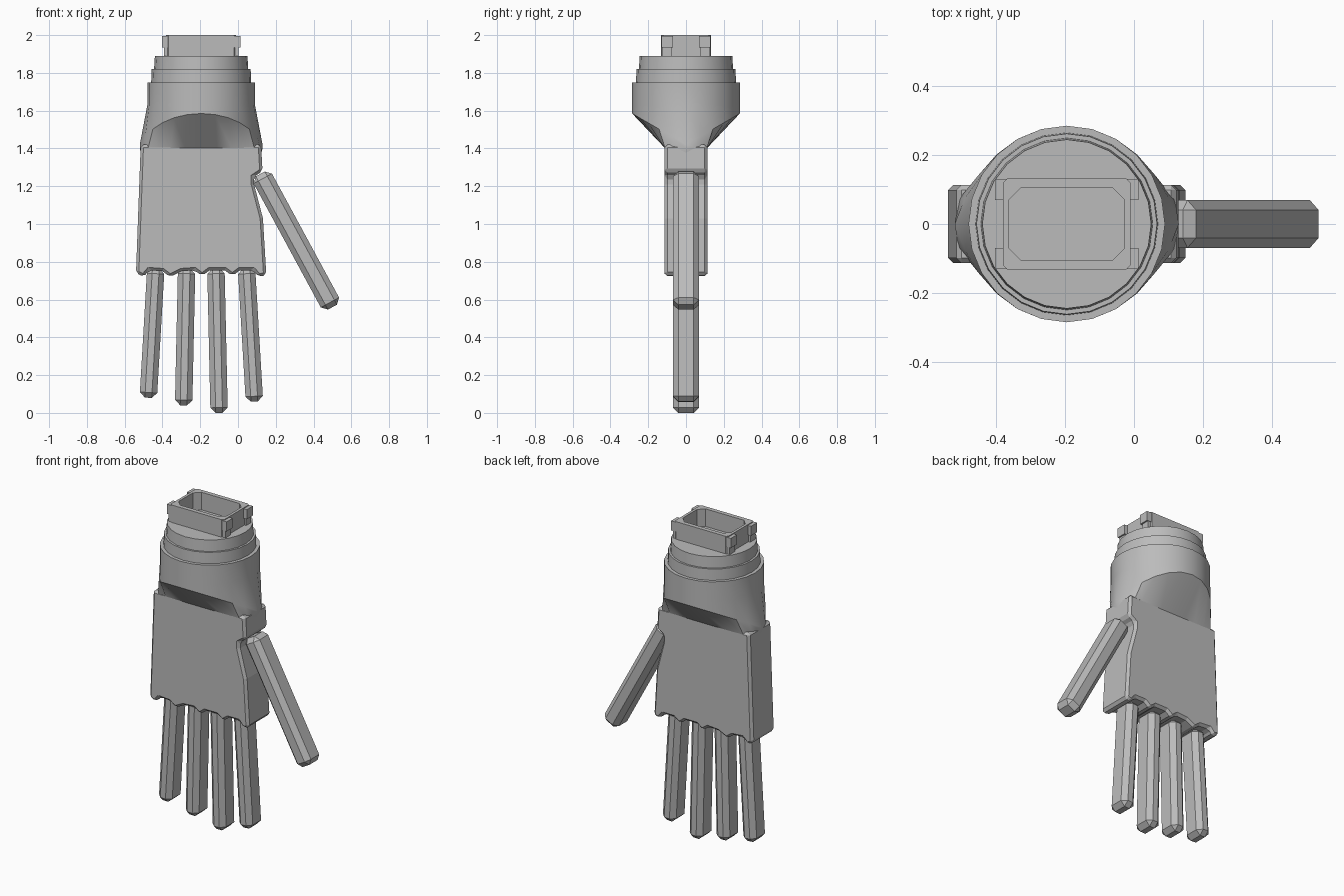
import bpy, bmesh
from math import sin, cos, pi, radians
from mathutils import Vector

if "Cube" in bpy.data.objects:
    bpy.data.objects.remove(bpy.data.objects["Cube"])

grey = bpy.data.materials.new("light_grey")
grey.use_nodes = True
COLOUR = (0.5, 0.5, 0.5, 1)
grey.diffuse_color = COLOUR
grey.node_tree.nodes["Principled BSDF"].inputs["Base Color"].default_value = COLOUR

CX = -0.195          # wrist axis
SIDES = 24


def finish(name, bm, bevel=0.0, smooth=None):
    bmesh.ops.recalc_face_normals(bm, faces=bm.faces)
    mesh = bpy.data.meshes.new(name)
    bm.to_mesh(mesh)
    bm.free()
    mesh.materials.append(grey)
    ob = bpy.data.objects.new(name, mesh)
    bpy.context.collection.objects.link(ob)
    if bevel:
        mod = ob.modifiers.new("chamfer", "BEVEL")
        mod.width = bevel
        mod.segments = 1
        mod.limit_method = "ANGLE"
        mod.angle_limit = radians(40)
    if smooth:
        bpy.ops.object.select_all(action="DESELECT")
        ob.select_set(True)
        bpy.context.view_layer.objects.active = ob
        bpy.ops.object.shade_smooth_by_angle(angle=radians(smooth))
    return ob


def loft(name, rings, closed=False, smooth=None):
    """Skin a list of point rings; closed joins last ring to first, else caps ends."""
    bm = bmesh.new()
    loops = [[bm.verts.new(p) for p in ring] for ring in rings]
    pairs = list(zip(loops, loops[1:]))
    if closed:
        pairs.append((loops[-1], loops[0]))
    for a, b in pairs:
        for i in range(len(a)):
            j = (i + 1) % len(a)
            bm.faces.new((a[i], a[j], b[j], b[i]))
    if not closed:
        bm.faces.new(loops[0])
        bm.faces.new(loops[-1])
    return finish(name, bm, smooth=smooth)


def ring(point):
    return [point(2 * pi * i / SIDES) for i in range(SIDES)]


def circle(r, z):
    return ring(lambda a: (CX + r * cos(a), r * sin(a), z))


def flat_oval(hx, hy, z):
    return ring(lambda a: (CX + hx * cos(a), hy * max(-1, min(1, 2.5 * sin(a))), z))


def arch(a):
    s = abs(sin(a))
    r = 0.285 + 0.04 * (1 - s) ** 2
    return (CX + r * cos(a), 0.285 * sin(a), 1.42 + 0.165 * s)


def box(name, centre, size, bevel=0.0):
    bm = bmesh.new()
    bmesh.ops.create_cube(bm, size=1)
    bmesh.ops.scale(bm, vec=size, verts=bm.verts)
    bmesh.ops.translate(bm, vec=centre, verts=bm.verts)
    return finish(name, bm, bevel)


# Wrist flaring from a round cuff into the flat palm
loft("wrist", [circle(0.285, 1.75), circle(0.285, 1.63), ring(arch),
               flat_oval(0.325, 0.11, 1.4), flat_oval(0.3, 0.1, 1.3)], smooth=35)

# Stepped collars
loft("lower_collar", [circle(0.265, 1.74), circle(0.262, 1.82)], smooth=35)
loft("upper_collar", [circle(0.25, 1.81), circle(0.245, 1.89)], smooth=35)


# Hollow connector with clip posts on its corners
def chamfered(hx, hy, c, z):
    quarter = [(hx, hy - c), (hx - c, hy)]
    pts = quarter + [(-x, y) for x, y in reversed(quarter)]
    pts += [(-x, -y) for x, y in pts]
    return [(CX + x, y, z) for x, y in pts]


loft("connector_wall", [chamfered(0.185, 0.132, 0.012, 1.88), chamfered(0.185, 0.132, 0.012, 2.0),
                        chamfered(0.168, 0.105, 0.035, 2.0), chamfered(0.168, 0.105, 0.035, 1.88)],
     closed=True)
for sx in (-1, 1):
    for sy in (-1, 1):
        box("connector_post", (CX + sx * 0.19, sy * 0.1, 1.965), (0.035, 0.06, 0.06))
        box("connector_post_foot", (CX + sx * 0.18, sy * 0.102, 1.91), (0.035, 0.05, 0.06))

# Palm slab: thumb notch on the left edge, scalloped lower edge
outline = [(-0.515, 1.42), (-0.525, 1.15), (-0.54, 0.74), (-0.5, 0.72), (-0.47, 0.755),
           (-0.4, 0.75), (-0.36, 0.72), (-0.3, 0.75), (-0.23, 0.755), (-0.19, 0.725),
           (-0.15, 0.755), (-0.07, 0.755), (-0.03, 0.725), (0.01, 0.755), (0.08, 0.755),
           (0.11, 0.72), (0.15, 0.73), (0.132, 1.03), (0.085, 1.21), (0.085, 1.25),
           (0.13, 1.28), (0.122, 1.42)]
bm = bmesh.new()
slab = bm.faces.new([bm.verts.new((x, -0.113, z)) for x, z in outline])
out = bmesh.ops.extrude_face_region(bm, geom=[slab])
bmesh.ops.translate(bm, vec=(0, 0.226, 0),
                    verts=[v for v in out["geom"] if isinstance(v, bmesh.types.BMVert)])
finish("palm", bm, bevel=0.015)


# Fingers and thumb: chamfered bars between two points
def digit(name, top, tip, width):
    a, b = Vector((top[0], 0, top[1])), Vector((tip[0], 0, tip[1]))
    ob = box(name, (0, 0, 0), (width, 0.138, (a - b).length), bevel=0.028)
    ob.location = (a + b) / 2
    ob.rotation_euler = (0, (a - b).to_track_quat("Z", "Y").to_euler().y, 0)
    d = a - b
    ob.rotation_euler.y = Vector((d.z, d.x)).angle_signed(Vector((1, 0)))


digit("outer_finger", (-0.435, 0.765), (-0.475, 0.08), 0.092)
digit("ring_finger", (-0.272, 0.765), (-0.288, 0.04), 0.092)
digit("middle_finger", (-0.117, 0.765), (-0.1, 0.0), 0.092)
digit("index_finger", (0.045, 0.765), (0.087, 0.06), 0.092)
digit("thumb", (0.118, 1.265), (0.5, 0.56), 0.11)
